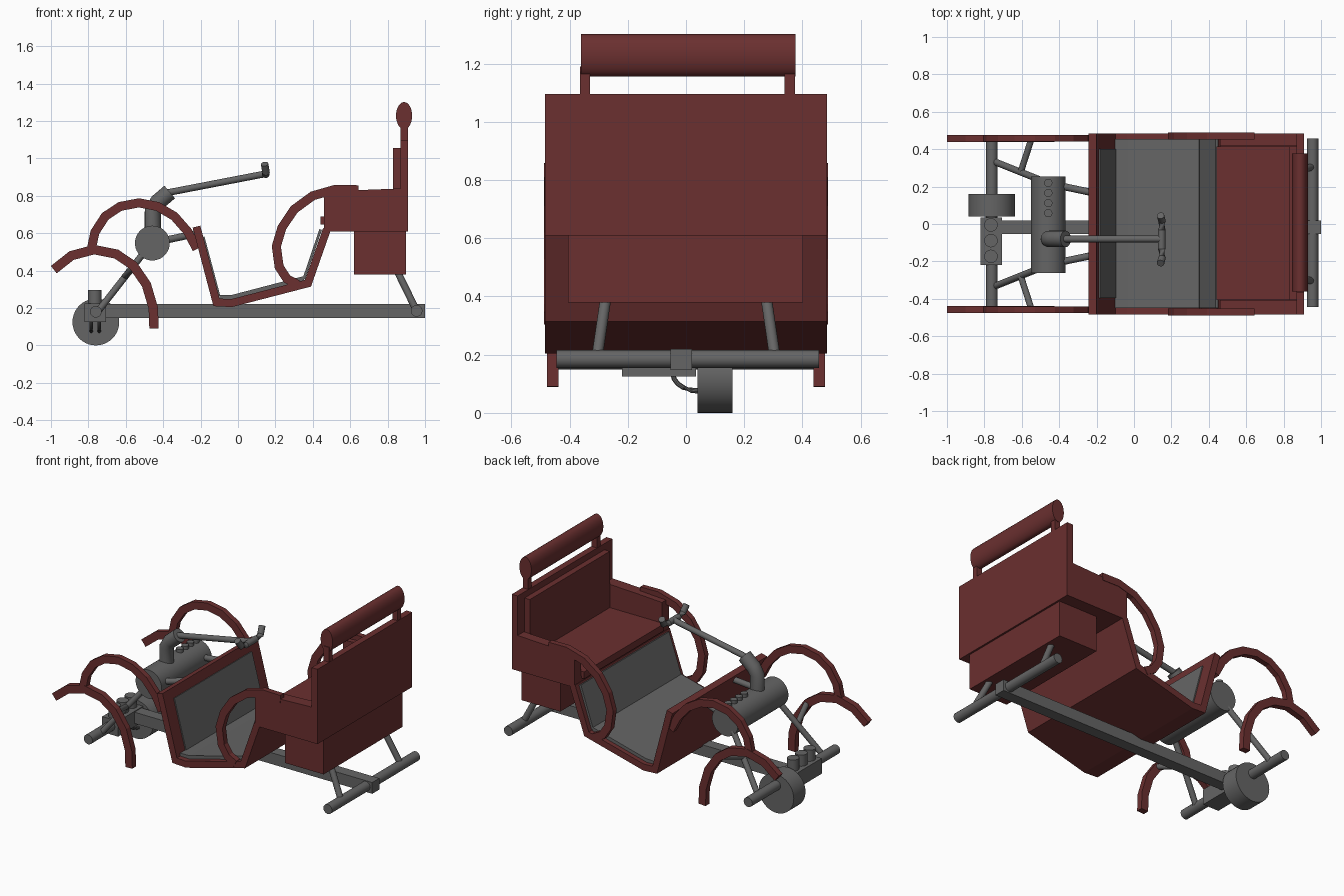
import bpy, bmesh, math
from mathutils import Vector

if "Cube" in bpy.data.objects:
    bpy.data.objects.remove(bpy.data.objects["Cube"])


def material(name, colour):
    m = bpy.data.materials.new(name)
    m.use_nodes = True
    m.diffuse_color = colour
    m.node_tree.nodes["Principled BSDF"].inputs["Base Color"].default_value = colour
    return m


RED = material("dark red", (0.145, 0.029, 0.029, 1))
GREY = material("dark grey", (0.13, 0.13, 0.13, 1))


def finish(name, bm, mat, smooth=False):
    bmesh.ops.recalc_face_normals(bm, faces=bm.faces)
    mesh = bpy.data.meshes.new(name)
    bm.to_mesh(mesh)
    bm.free()
    mesh.materials.append(mat)
    ob = bpy.data.objects.new(name, mesh)
    bpy.context.scene.collection.objects.link(ob)
    if smooth:
        bpy.ops.object.select_all(action="DESELECT")
        ob.select_set(True)
        bpy.context.view_layer.objects.active = ob
        bpy.ops.object.shade_smooth_by_angle(angle=math.radians(35))
    return ob


def prism(name, profile, y0, y1, mat, smooth=False):
    """Extrude an (x, z) outline from y0 to y1."""
    bm = bmesh.new()
    a = [bm.verts.new((x, y0, z)) for x, z in profile]
    b = [bm.verts.new((x, y1, z)) for x, z in profile]
    bm.faces.new(a)
    bm.faces.new(b)
    for i in range(len(a)):
        j = (i + 1) % len(a)
        bm.faces.new((a[i], a[j], b[j], b[i]))
    return finish(name, bm, mat, smooth)


def box(name, x0, x1, y0, y1, z0, z1, mat):
    return prism(name, [(x0, z0), (x1, z0), (x1, z1), (x0, z1)], y0, y1, mat)


def strip(name, path, width, y0, y1, mat):
    """Bent bar of constant width following an (x, z) path."""
    pts = [Vector(p) for p in path]
    left, right = [], []
    for i, p in enumerate(pts):
        d0 = (p - pts[i - 1]).normalized() if i else (pts[1] - p).normalized()
        d1 = (pts[i + 1] - p).normalized() if i < len(pts) - 1 else d0
        t = (d0 + d1).normalized()
        n = Vector((-t.y, t.x)) * (width / 2 / t.dot(d0))
        left.append(p + n)
        right.append(p - n)
    bm = bmesh.new()
    rings = [[bm.verts.new((q.x, y, q.y)) for q, y in
              ((l, y0), (l, y1), (r, y1), (r, y0))] for l, r in zip(left, right)]
    for a, b in zip(rings, rings[1:]):
        for k in range(4):
            bm.faces.new((a[k], a[k - 1], b[k - 1], b[k]))
    bm.faces.new(rings[0])
    bm.faces.new(rings[-1])
    return finish(name, bm, mat)


def tube(name, path, radius, mat=GREY, sides=20):
    """Round tube through 3D points with mitred joints."""
    pts = [Vector(p) for p in path]
    bm = bmesh.new()
    rings = []
    for i, p in enumerate(pts):
        t = (pts[min(i + 1, len(pts) - 1)] - pts[max(i - 1, 0)]).normalized()
        ref = Vector((0, 1, 0)) if abs(t.y) < 0.9 else Vector((1, 0, 0))
        u = t.cross(ref).normalized()
        v = t.cross(u)
        angles = [2 * math.pi * k / sides for k in range(sides)]
        rings.append([bm.verts.new(p + radius * (u * math.cos(a) + v * math.sin(a)))
                      for a in angles])
    for a, b in zip(rings, rings[1:]):
        for k in range(sides):
            bm.faces.new((a[k], a[k - 1], b[k - 1], b[k]))
    bm.faces.new(rings[0])
    bm.faces.new(rings[-1])
    return finish(name, bm, mat, True)


# Chassis rail and axles
box("chassis_rail", -0.72, 1.0, -0.053, 0.02, 0.147, 0.22, GREY)
tube("rear_axle", [(0.955, -0.445, 0.185), (0.955, 0.457, 0.185)], 0.031)
tube("front_axle", [(-0.76, -0.45, 0.18), (-0.76, 0.45, 0.18)], 0.031)

# Engine block, cylinders, flywheel and pipes
box("engine_block", -0.82, -0.706, -0.22, 0.035, 0.125, 0.225, GREY)
for i in range(3):
    y = -0.005 - 0.084 * i
    tube("engine_cylinder", [(-0.765, y, 0.2), (-0.765, y, 0.297)], 0.036)
tube("flywheel", [(-0.76, 0.04, 0.125), (-0.76, 0.16, 0.125)], 0.125, sides=40)
for x in (-0.785, -0.742):
    bend = [(x, 0.045 - 0.09 * math.sin(a), 0.135 - 0.06 * math.cos(a))
            for a in (math.pi / 2 * k / 5 for k in range(6))]
    tube("exhaust_pipe", bend, 0.009, sides=10)

# Boiler drum with valve studs
tube("boiler", [(-0.458, -0.262, 0.547), (-0.458, 0.254, 0.547)], 0.093, sides=40)
for i in range(4):
    y = 0.22 - 0.054 * i
    tube("boiler_stud", [(-0.458, y, 0.62), (-0.458, y, 0.66)], 0.022, sides=14)

# Steering column and tiller handle
tube("column_base", [(-0.455, -0.08, 0.6), (-0.455, -0.08, 0.725),
                     (-0.43, -0.08, 0.765), (-0.365, -0.08, 0.82)], 0.044)
tube("tiller_rod", [(-0.4, -0.08, 0.812), (0.145, -0.08, 0.917)], 0.018)
tube("tiller_handle", [(0.142, 0.045, 0.97), (0.15, 0.015, 0.925), (0.148, -0.03, 0.915),
                       (0.148, -0.135, 0.915), (0.15, -0.18, 0.925),
                       (0.142, -0.21, 0.97)], 0.02)

# Body tub: dash, floor and seat riser as one bent plate, lined in grey
strip("body_tub", [(-0.222, 0.635), (-0.115, 0.23), (-0.035, 0.226),
                   (0.374, 0.332), (0.475, 0.62)], 0.042, -0.485, 0.485, RED)
strip("dash_lining", [(-0.187, 0.58), (-0.103, 0.265)], 0.016, -0.395, 0.4, GREY)
strip("floor_lining", [(-0.1, 0.255), (-0.03, 0.257), (0.352, 0.357)],
      0.026, -0.45, 0.455, GREY)
strip("riser_lining", [(0.352, 0.355), (0.442, 0.62)], 0.014, -0.45, 0.455, GREY)

# Seat box, arms, cushions and backrest
box("seat_base", 0.46, 0.91, -0.485, 0.485, 0.61, 0.66, RED)
box("seat_cushion", 0.44, 0.85, -0.405, 0.415, 0.645, 0.69, RED)
box("back_panel", 0.868, 0.91, -0.485, 0.485, 0.61, 1.095, RED)
box("back_cushion", 0.83, 0.872, -0.405, 0.415, 0.67, 1.055, RED)
box("rear_trunk", 0.62, 0.898, -0.405, 0.402, 0.38, 0.615, RED)
arm = [(0.46, 0.61), (0.9, 0.615), (0.9, 0.84), (0.64, 0.83), (0.46, 0.82)]
for y0, y1 in ((-0.485, -0.41), (0.42, 0.485)):
    prism("arm_panel", arm, y0, y1, RED)

# Headrest roll on two posts
oval = [(0.888 + 0.043 * math.cos(a), 1.228 + 0.073 * math.sin(a))
        for a in (2 * math.pi * k / 28 for k in range(28))]
prism("headrest", oval, -0.36, 0.377, RED, True)
for y in (-0.365, 0.338):
    box("headrest_post", 0.87, 0.908, y, y + 0.036, 1.08, 1.19, RED)

# Fenders and struts, repeated on both sides
low_arc = [(-0.985, 0.405), (-0.89, 0.48), (-0.77, 0.512), (-0.65, 0.488), (-0.56, 0.427),
           (-0.49, 0.325), (-0.453, 0.2), (-0.449, 0.09)]
high_arc = [(-0.783, 0.52), (-0.765, 0.605), (-0.71, 0.69), (-0.63, 0.743), (-0.53, 0.762),
            (-0.43, 0.743), (-0.34, 0.69), (-0.27, 0.61), (-0.22, 0.515)]
seat_arc = [(0.645, 0.832), (0.52, 0.834), (0.4, 0.8), (0.3, 0.727), (0.235, 0.63),
            (0.205, 0.53), (0.22, 0.42), (0.262, 0.355), (0.32, 0.325)]
for s in (-1, 1):
    strip("front_fender", low_arc, 0.05, s * 0.438, s * 0.477, RED)
    strip("upper_fender", high_arc, 0.048, s * 0.44, s * 0.475, RED)
    strip("seat_fender", seat_arc, 0.048, s * 0.452, s * 0.488, RED)
    tube("rear_strut", [(0.85, s * 0.275, 0.4), (0.95, s * 0.305, 0.195)], 0.019)
    tube("front_strut", [(-0.75, s * 0.335, 0.18), (-0.5, s * 0.235, 0.5)], 0.018)
    tube("fender_bracket", [(-0.605, s * 0.28, 0.37), (-0.55, s * 0.45, 0.42)], 0.017)
    tube("boiler_brace", [(-0.4, s * 0.205, 0.56), (-0.21, s * 0.165, 0.6)], 0.019)
